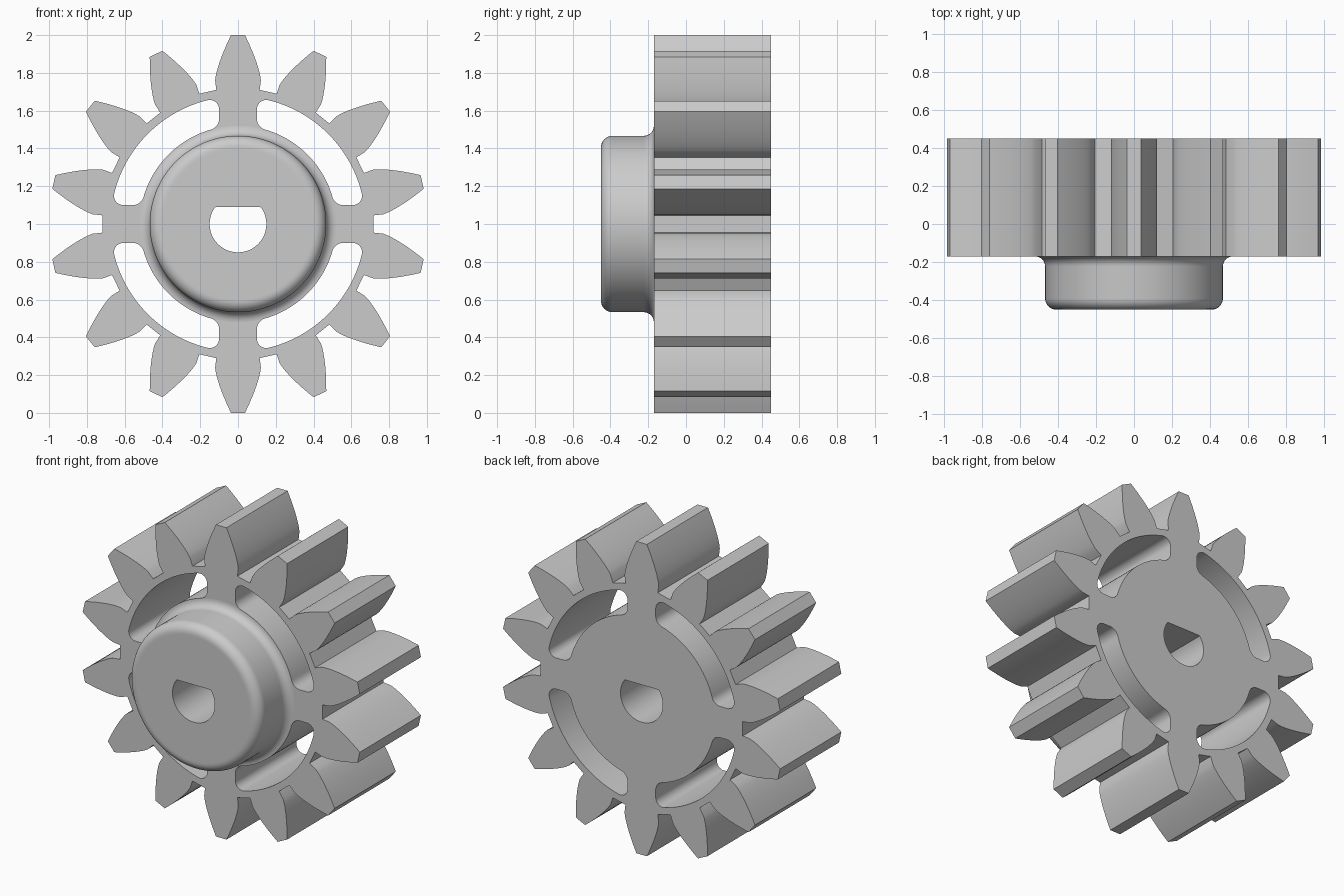
import bpy
import bmesh
from math import sin, cos, pi, sqrt, atan2, radians

if "Cube" in bpy.data.objects:
    bpy.data.objects.remove(bpy.data.objects["Cube"], do_unlink=True)

TEETH = 14
FRONT, MID, BACK = -0.45, -0.17, 0.45
CENTRE_Z = 1.0

grey = bpy.data.materials.new("plain grey")
grey.use_nodes = True
grey.diffuse_color = (0.6, 0.6, 0.6, 1)
grey.node_tree.nodes["Principled BSDF"].inputs["Base Color"].default_value = (0.6, 0.6, 0.6, 1)


def finish(bm, name):
    """Turn a bmesh into a shaded object with the shared material."""
    bmesh.ops.recalc_face_normals(bm, faces=bm.faces)
    mesh = bpy.data.meshes.new(name)
    bm.to_mesh(mesh)
    bm.free()
    mesh.materials.append(grey)
    obj = bpy.data.objects.new(name, mesh)
    bpy.context.collection.objects.link(obj)
    bpy.ops.object.select_all(action='DESELECT')
    obj.select_set(True)
    bpy.context.view_layer.objects.active = obj
    bpy.ops.object.shade_smooth_by_angle(angle=radians(30))
    return obj


def turn(points, angle):
    """Rotate 2D points clockwise about the axle."""
    c, s = cos(angle), sin(angle)
    return [(x * c + z * s, z * c - x * s) for x, z in points]


def arc(cx, cz, r, start, end, steps):
    return [(cx + r * cos(start + (end - start) * i / steps),
             cz + r * sin(start + (end - start) * i / steps)) for i in range(steps + 1)]


def tooth():
    """One upright tooth: narrow foot, bulging flanks, flat tip."""
    right = [(0.115, 0.71)]
    for i in range(11):
        t = i / 10
        right.append((0.121 - 0.084 * t ** 1.4, 0.76 + 0.24 * t))
    return [(-x, z) for x, z in right] + right[::-1]


def slot(inner=0.52, outer=0.675, side=0.10, ri=0.06, ro=0.05):
    """Curved slot with rounded corners, symmetric about the diagonal."""
    ix, ox = side + ri, side + ro
    iz, oz = sqrt((inner + ri) ** 2 - ix ** 2), sqrt((outer - ro) ** 2 - ox ** 2)
    ia, oa = atan2(iz, ix), atan2(oz, ox)
    half = arc(0, 0, inner, pi / 4, ia, 16)
    half += arc(ix, iz, ri, ia + pi, pi, 8)
    half += arc(ox, oz, ro, pi, oa, 8)
    half += arc(0, 0, outer, oa, pi / 4, 16)[1:]
    mirrored = [(z, x) for x, z in half[1:-1]]
    return half + mirrored[::-1]


def bore_radius(a):
    """Round shaft hole with a flat on its upper side."""
    return min(0.15, 0.09 / sin(a)) if sin(a) > 0.6 else 0.15


ANGLES = [2 * pi * i / 120 for i in range(120)]
bore = [(bore_radius(a) * cos(a), bore_radius(a) * sin(a)) for a in ANGLES]

# Toothed body with four slots and the shaft hole
outline = [p for i in range(TEETH) for p in turn(tooth(), 2 * pi * i / TEETH)]
loops = [outline, bore] + [turn(slot(), k * pi / 2) for k in range(4)]
bm = bmesh.new()
for loop in loops:
    verts = [bm.verts.new((x, MID, CENTRE_Z + z)) for x, z in loop]
    for a, b in zip(verts, verts[1:] + verts[:1]):
        bm.edges.new((a, b))
bmesh.ops.triangle_fill(bm, use_beauty=True, edges=bm.edges[:])
extruded = bmesh.ops.extrude_face_region(bm, geom=bm.faces[:], use_keep_orig=True)["geom"]
bmesh.ops.translate(bm, vec=(0, BACK - MID, 0),
                    verts=[g for g in extruded if isinstance(g, bmesh.types.BMVert)])
finish(bm, "gear_body")

# Hub: lathed boss with rounded front rim and a fillet at its foot
R, RIM, FOOT = 0.467, 0.06, 0.053
profile = [(R - RIM - 0.01, FRONT)]
profile += arc(R - RIM, FRONT + RIM, RIM, -pi / 2, 0, 8)
profile += arc(R + FOOT, MID - FOOT, FOOT, pi, pi / 2, 8)
rings = [[(x, MID, z) for x, z in bore], [(x, FRONT, z) for x, z in bore]]
rings += [[(r * cos(a), y, r * sin(a)) for a in ANGLES] for r, y in profile]
bm = bmesh.new()
rows = [[bm.verts.new((x, y, CENTRE_Z + z)) for x, y, z in ring] for ring in rings]
for low, high in zip(rows, rows[1:]):
    for i in range(len(low)):
        j = (i + 1) % len(low)
        bm.faces.new((low[i], low[j], high[j], high[i]))
finish(bm, "hub")
